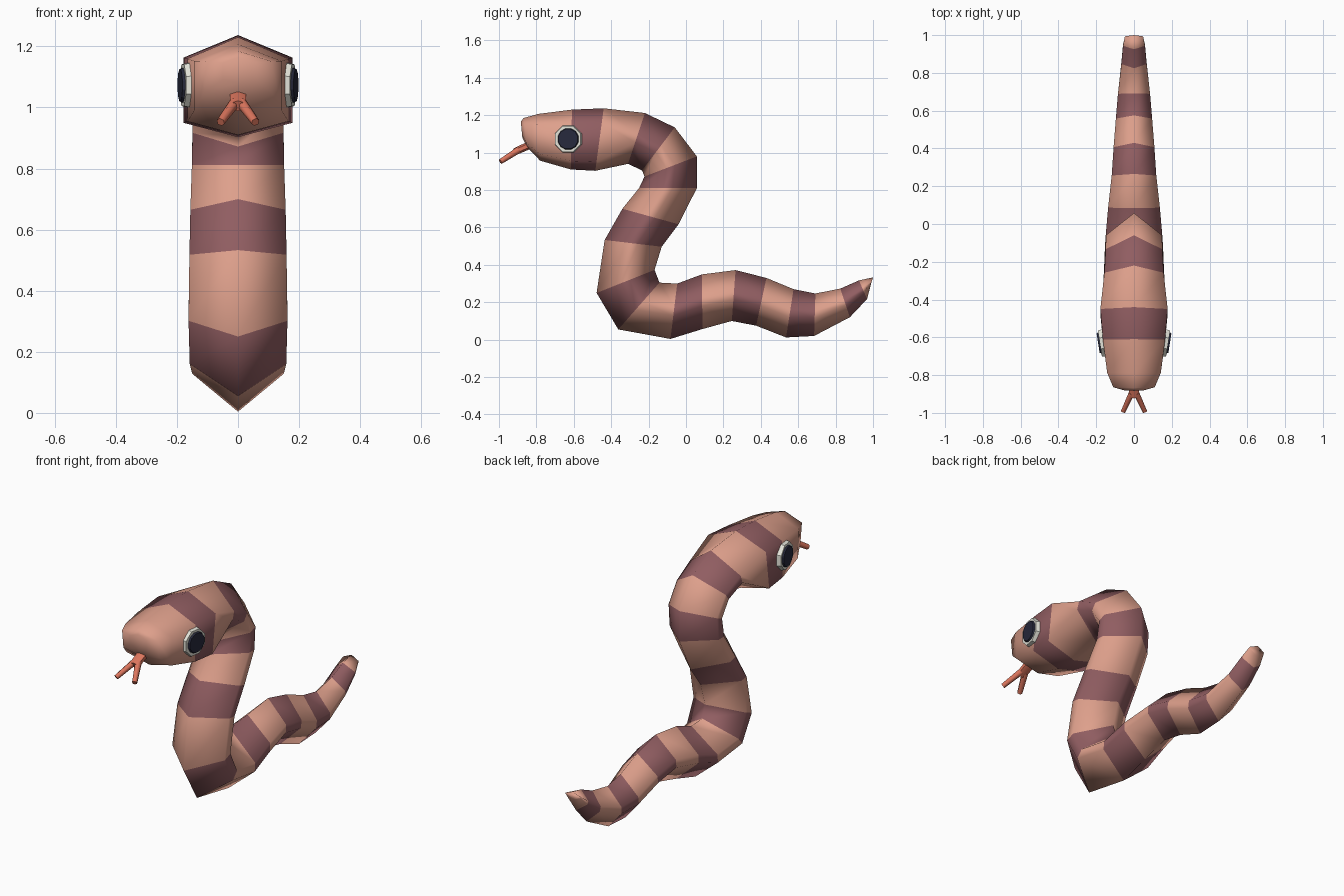
import bpy, bmesh, math
from mathutils import Vector, Matrix

cube = bpy.data.objects.get("Cube")
if cube:
    bpy.data.objects.remove(cube, do_unlink=True)


def material(name, rgb):
    m = bpy.data.materials.new(name)
    m.use_nodes = True
    m.diffuse_color = (*rgb, 1)
    b = m.node_tree.nodes["Principled BSDF"]
    b.inputs["Base Color"].default_value = (*rgb, 1)
    b.inputs["Roughness"].default_value = 0.8
    return m


SKIN = material("peach_skin", (0.73, 0.35, 0.26))
STRIPE = material("plum_stripe", (0.28, 0.11, 0.12))
WHITE = material("eye_white", (0.78, 0.78, 0.70))
DARK = material("pupil_dark", (0.02, 0.022, 0.045))
RED = material("tongue_coral", (0.72, 0.18, 0.11))


def make(name, bm, mats, smooth):
    bmesh.ops.recalc_face_normals(bm, faces=bm.faces)
    for f in bm.faces:
        f.smooth = smooth
    me = bpy.data.meshes.new(name)
    bm.to_mesh(me)
    bm.free()
    for m in mats:
        me.materials.append(m)
    ob = bpy.data.objects.new(name, me)
    bpy.context.collection.objects.link(ob)
    return ob


# Body rings from snout to tail: back y, z, belly y, z, half width
RINGS = [
    (-0.883, 1.165, -0.875, 1.08, 0.05),
    (-0.868, 1.185, -0.85, 1.03, 0.11),
    (-0.79, 1.207, -0.78, 0.957, 0.142),
    (-0.61, 1.23, -0.615, 0.91, 0.165),
    (-0.44, 1.237, -0.485, 0.903, 0.178),
    (-0.22, 1.212, -0.31, 0.94, 0.157),
    (-0.06, 1.135, -0.235, 0.905, 0.15),
    (0.058, 0.98, -0.222, 0.872, 0.149),
    (0.058, 0.81, -0.25, 0.812, 0.151),
    (-0.04, 0.617, -0.34, 0.70, 0.156),
    (-0.13, 0.497, -0.435, 0.533, 0.159),
    (-0.168, 0.373, -0.478, 0.25, 0.162),
    (-0.142, 0.305, -0.362, 0.055, 0.158),
    (-0.047, 0.30, -0.083, 0.004, 0.15),
    (0.085, 0.349, 0.088, 0.057, 0.137),
    (0.265, 0.372, 0.245, 0.10, 0.118),
    (0.43, 0.33, 0.375, 0.075, 0.108),
    (0.575, 0.27, 0.535, 0.012, 0.096),
    (0.692, 0.247, 0.685, 0.02, 0.085),
    (0.825, 0.273, 0.876, 0.12, 0.067),
    (0.925, 0.317, 0.968, 0.217, 0.058),
    (1.0, 0.333, 0.985, 0.285, 0.048),
]

bm = bmesh.new()
loops = []
for i, (dy, dz, vy, vz, w) in enumerate(RINGS):
    # the head is boxy, the body is close to a diamond
    a, b = (0.22, 0.86) if i <= 4 else (0.42, 0.58)
    back, belly = Vector((0, dy, dz)), Vector((0, vy, vz))
    pts = [(0, 0), (w, a), (w, b), (0, 1), (-w, b), (-w, a)]
    loops.append([bm.verts.new(back.lerp(belly, t) + Vector((x, 0, 0))) for x, t in pts])
for i, (p, q) in enumerate(zip(loops, loops[1:])):
    for k in range(6):
        n = (k + 1) % 6
        f = bm.faces.new((p[k], p[n], q[n], q[k]))
        f.material_index = 1 if i >= 3 and i % 2 else 0
bm.faces.new(loops[0])
bm.faces.new(loops[-1])
make("body", bm, [SKIN, STRIPE], True)


# Eyes: octagonal white rim with a shallow dark pupil
def disc(name, side, x, depth, r1, r2, sides, mat):
    bm = bmesh.new()
    bmesh.ops.create_cone(bm, cap_ends=True, segments=sides, radius1=r1, radius2=r2, depth=depth)
    spin = Matrix.Rotation(math.pi / sides, 4, 'Z')
    turn = Matrix.Rotation(math.radians(90 * side), 4, 'Y')
    tilt = Matrix.Rotation(math.radians(-9 * side), 4, 'Z')
    place = Matrix.Translation((side * x, -0.63, 1.073))
    bm.transform(place @ tilt @ turn @ spin)
    make(name, bm, [mat], False)


for side, label in ((1, "left"), (-1, "right")):
    disc(label + "_eye_white", side, 0.163, 0.036, 0.082, 0.074, 8, WHITE)
    disc(label + "_eye_pupil", side, 0.184, 0.012, 0.06, 0.054, 12, DARK)


# Tongue: a short root and two prongs
def rod(name, start, end, r1, r2, wide=1.0):
    start, end = Vector(start), Vector(end)
    d = end - start
    bm = bmesh.new()
    bmesh.ops.create_cone(bm, cap_ends=True, segments=6, radius1=r1, radius2=r2, depth=d.length)
    turn = d.to_track_quat('Z', 'Y').to_matrix().to_4x4()
    bm.transform(Matrix.Translation((start + end) / 2) @ turn @ Matrix.Diagonal((wide, 1, 1, 1)))
    ob = make(name, bm, [RED], True)
    bpy.context.view_layer.objects.active = ob
    ob.select_set(True)
    bpy.ops.object.shade_smooth_by_angle(angle=math.radians(65))
    ob.select_set(False)


rod("tongue_root", (0, -0.82, 1.048), (0, -0.915, 1.005), 0.021, 0.019, 1.5)
for side, label in ((1, "left"), (-1, "right")):
    rod(label + "_tongue_prong", (side * 0.012, -0.895, 1.014),
        (side * 0.057, -0.992, 0.952), 0.018, 0.014)
